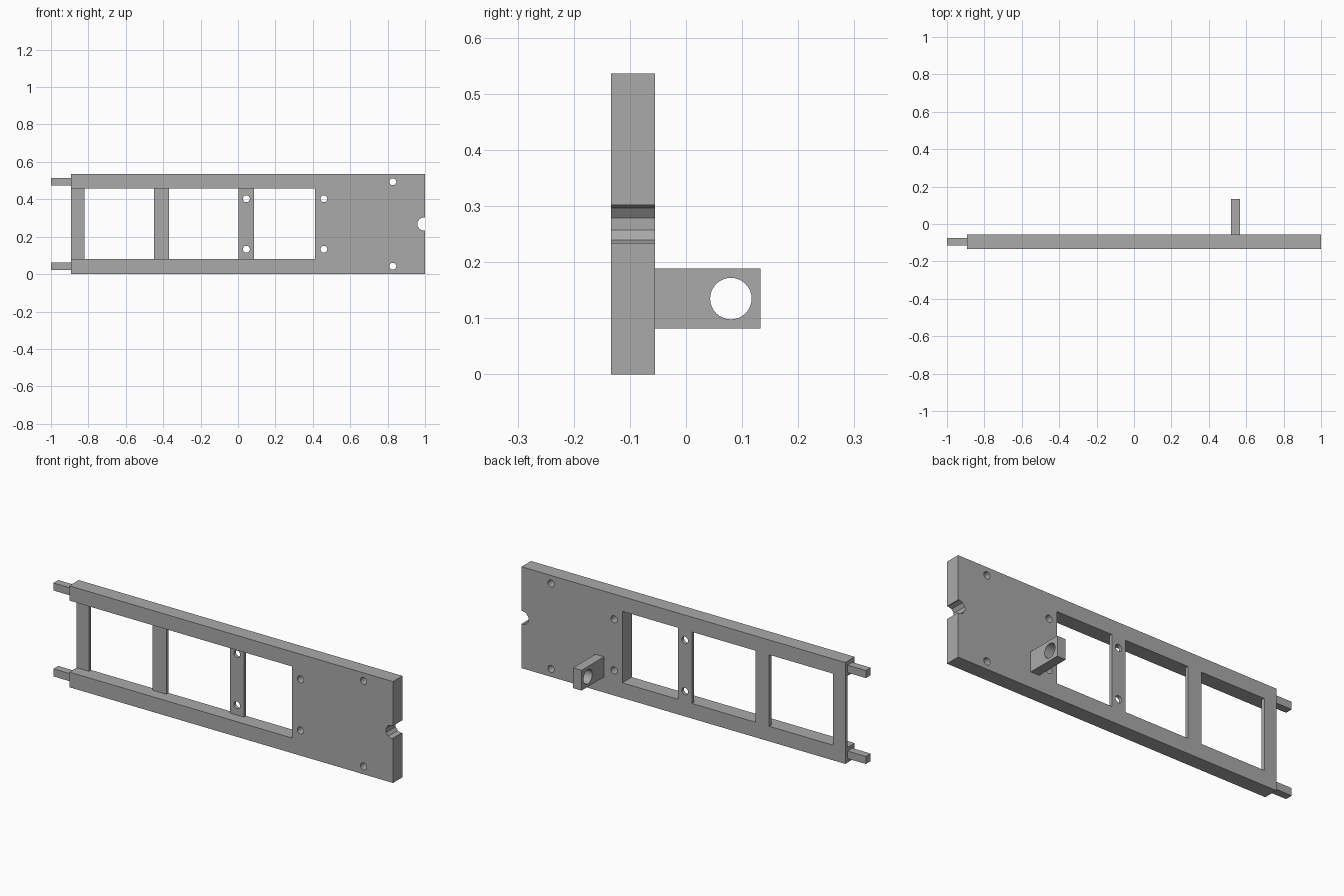
import bpy, bmesh
from math import cos, sin, pi, radians
from mathutils import Matrix

cube = bpy.data.objects.get("Cube")
if cube:
    bpy.data.objects.remove(cube, do_unlink=True)

gray = bpy.data.materials.new("plain_gray")
gray.use_nodes = True
gray.diffuse_color = (0.4, 0.4, 0.4, 1)
gray.node_tree.nodes["Principled BSDF"].inputs["Base Color"].default_value = gray.diffuse_color

# Profile plane orientations: (x, z) pushed along y, and (y, z) pushed along x
ALONG_Y = Matrix(((1, 0, 0, 0), (0, 0, -1, 0), (0, 1, 0, 0), (0, 0, 0, 1)))
ALONG_X = Matrix(((0, 0, 1, 0), (1, 0, 0, 0), (0, 1, 0, 0), (0, 0, 0, 1)))


def rect(a0, b0, a1, b1):
    return [(a0, b0), (a1, b0), (a1, b1), (a0, b1)]


def circle(a, b, r, n=24):
    return [(a + r * cos(2 * pi * i / n), b + r * sin(2 * pi * i / n)) for i in range(n)]


def prism(name, loops, start, end, frame):
    """Extrude an outline with holes between two depths."""
    curve = bpy.data.curves.new(name, 'CURVE')
    curve.dimensions = '2D'
    curve.fill_mode = 'BOTH'
    curve.extrude = (end - start) / 2
    for loop in loops:
        spline = curve.splines.new('POLY')
        spline.points.add(len(loop) - 1)
        for point, (a, b) in zip(spline.points, loop):
            point.co = (a, b, 0, 1)
        spline.use_cyclic_u = True
    helper = bpy.data.objects.new(name + "_outline", curve)
    bpy.context.collection.objects.link(helper)
    bpy.context.view_layer.update()
    evaluated = helper.evaluated_get(bpy.context.evaluated_depsgraph_get())
    mesh = bpy.data.meshes.new_from_object(evaluated)
    bpy.data.objects.remove(helper, do_unlink=True)
    bpy.data.curves.remove(curve)

    bm = bmesh.new()
    bm.from_mesh(mesh)
    bmesh.ops.remove_doubles(bm, verts=bm.verts, dist=1e-5)
    bmesh.ops.dissolve_limit(bm, angle_limit=radians(1), verts=bm.verts, edges=bm.edges)
    bmesh.ops.recalc_face_normals(bm, faces=bm.faces)
    axis = frame.col[2].to_3d()
    bm.transform(Matrix.Translation(axis * axis.dot((1, 1, 1)) * (start + end) / 2) @ frame)
    for face in bm.faces:
        face.smooth = False
    bm.to_mesh(mesh)
    bm.free()
    mesh.name = name
    mesh.materials.clear()
    mesh.materials.append(gray)
    obj = bpy.data.objects.new(name, mesh)
    bpy.context.collection.objects.link(obj)
    return obj


FRONT, BACK = -0.134, -0.055
TOP, MID = 0.536, 0.268
LEFT_END, RIGHT_END = 1.0, -0.893
LOW, HIGH = 0.08, 0.458
HOLE = 0.0185

# Solid panel with two long rails and a round notch in its end
notch_r, notch_x = 0.0355, 0.994
lip = 0.0336
notch = [(notch_x + notch_r * cos(a), MID + notch_r * sin(a))
         for a in (radians(270 - 36 * i) for i in range(6))]
outline = ([(RIGHT_END, 0), (LEFT_END, 0), (LEFT_END, MID - lip)] + notch +
           [(LEFT_END, MID + lip), (LEFT_END, TOP), (RIGHT_END, TOP),
            (RIGHT_END, HIGH), (0.411, HIGH), (0.411, LOW), (RIGHT_END, LOW)])
panel_holes = [circle(x, MID + s * dz, HOLE)
               for x, dz in ((0.459, 0.135), (0.828, 0.226)) for s in (-1, 1)]
prism("panel_with_rails", [outline] + panel_holes, FRONT, BACK, ALONG_Y)

# Thin rungs flush with the back; the inner one is drilled
rungs = (("end_rung", RIGHT_END, -0.821, []),
         ("middle_rung", -0.448, -0.368, []),
         ("drilled_rung", 0.003, 0.085, [circle(0.045, MID + s * 0.135, HOLE) for s in (-1, 1)]))
for name, x0, x1, holes in rungs:
    prism(name, [rect(x0, LOW, x1, HIGH)] + holes, BACK - 0.018, BACK, ALONG_Y)

# Square pegs on the rail ends
for name, z in (("lower_peg", 0.041), ("upper_peg", TOP - 0.041)):
    prism(name, [rect(-1, z - 0.02, RIGHT_END, z + 0.02)], -0.114, -0.074, ALONG_Y)

# Bored lug on the back
prism("bored_lug", [rect(BACK, 0.082, 0.133, 0.189), circle(0.08, 0.135, 0.037, 32)],
      0.518, 0.568, ALONG_X)
